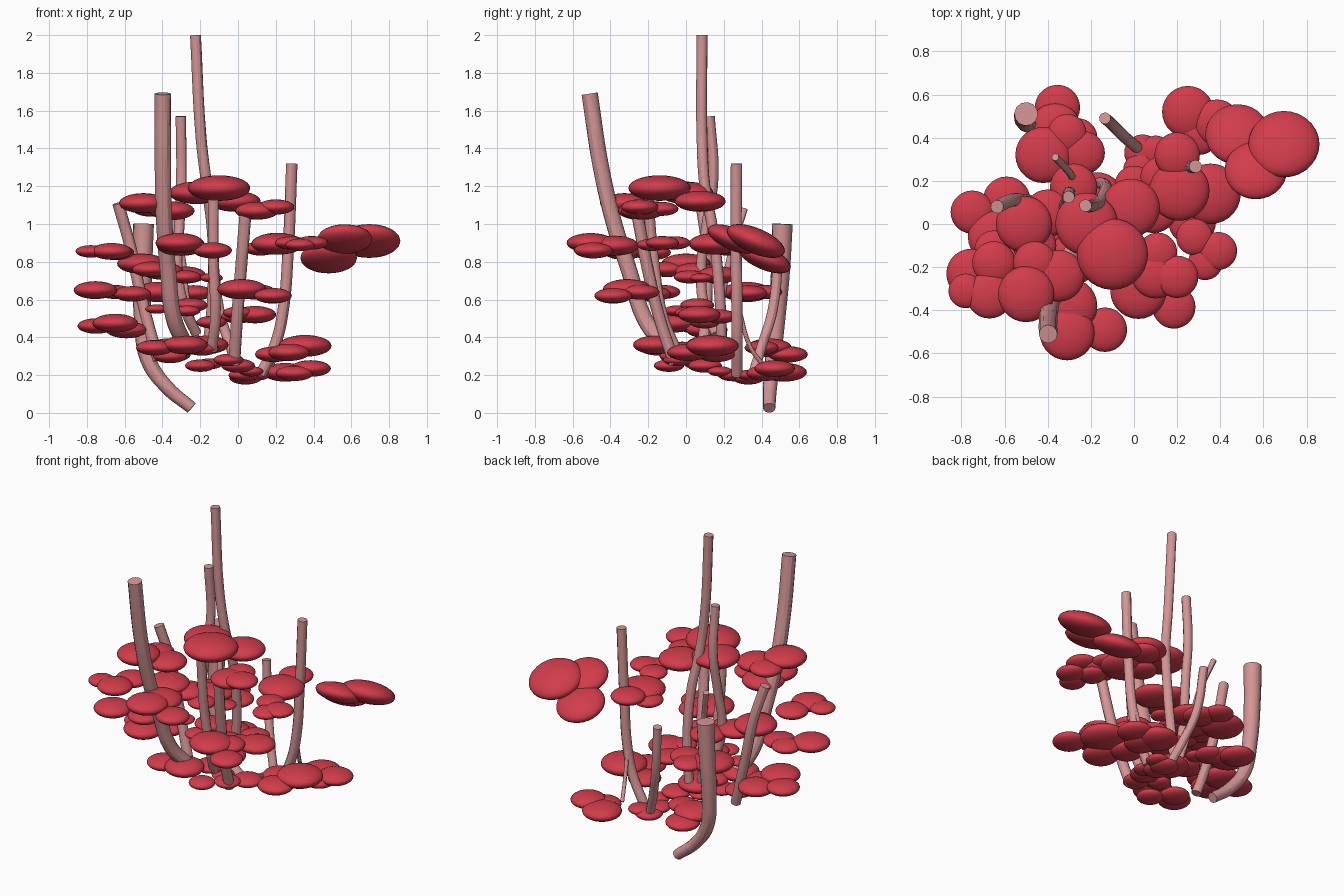
import bpy, math


def material(name, rgb):
    m = bpy.data.materials.new(name)
    m.diffuse_color = (*rgb, 1)
    return m


RED = material("leaf_red", (0.64, 0.045, 0.07))
PINK = material("stem_pink", (0.66, 0.3, 0.3))


def stem(name, r, pts, foot=1.0):
    """Round tube through pts (bottom to top); foot scales the radius at the bottom."""
    cu = bpy.data.curves.new(name, 'CURVE')
    cu.dimensions = '3D'
    cu.bevel_depth = r
    cu.bevel_resolution = 4
    cu.resolution_u = 5
    cu.use_fill_caps = True
    sp = cu.splines.new('BEZIER')
    sp.bezier_points.add(len(pts) - 1)
    for i, (bp, p) in enumerate(zip(sp.bezier_points, pts)):
        bp.co = p
        bp.radius = foot + (1 - foot) * i / (len(pts) - 1)
        bp.handle_left_type = bp.handle_right_type = 'AUTO'
    ob = bpy.data.objects.new(name, cu)
    bpy.context.collection.objects.link(ob)
    bpy.ops.object.select_all(action='DESELECT')
    ob.select_set(True)
    bpy.context.view_layer.objects.active = ob
    bpy.ops.object.convert(target='MESH')
    ob = bpy.context.object
    ob.data.materials.clear()
    ob.data.materials.append(PINK)
    bpy.ops.object.shade_smooth_by_angle()


# one shared ellipsoid mesh for all leaves
bpy.ops.mesh.primitive_uv_sphere_add(segments=28, ring_count=14)
base = bpy.context.object
bpy.ops.object.shade_smooth()
base.data.materials.append(RED)
LEAF = base.data
bpy.data.objects.remove(base)


def cluster(name, leaves, tilt=0):
    for i, (x, y, z, r) in enumerate(leaves):
        ob = bpy.data.objects.new(f"{name}_leaf_{i + 1}", LEAF)
        ob.location = (x, y, z)
        ob.scale = (r, r, r * 0.41)
        ob.rotation_euler = (math.radians(tilt), 0, 0)
        bpy.context.collection.objects.link(ob)


# stems, bottom to top
stem("tall_stem", 0.029, [(-.16, .19, .34), (-.135, .18, .6), (-.135, .145, .95), (-.165, .1, 1.2), (-.195, .085, 1.45), (-.225, .085, 2)])
stem("front_left_stem", 0.043, [(-.28, -.12, .36), (-.34, -.22, .5), (-.37, -.3, .75), (-.39, -.38, 1.0), (-.398, -.45, 1.3), (-.398, -.51, 1.69)])
stem("middle_stem", 0.028, [(-.22, .16, .42), (-.28, .1, .55), (-.32, .08, .75), (-.31, .11, 1.0), (-.3, .145, 1.25), (-.303, .125, 1.57)])
stem("right_stem", 0.03, [(.12, .27, .2), (.2, .27, .37), (.24, .27, .55), (.265, .265, .85), (.285, .267, 1.32)])
stem("left_stem", 0.031, [(-.42, .08, .28), (-.47, .1, .45), (-.52, .11, .65), (-.57, .11, .88), (-.635, .08, 1.11)])
stem("back_left_stem", 0.055, [(-.245, .44, .026), (-.38, .445, .14), (-.475, .46, .28), (-.505, .48, .5), (-.505, .5, .75), (-.5, .51, 1.0)], 0.6)
stem("front_stem", 0.032, [(-.02, -.06, .26), (-.005, -.14, .5), (.015, -.2, .75), (.04, -.26, 1.06)])
stem("centre_stem", 0.029, [(-.14, -.05, .33), (-.12, -.12, .5), (-.13, -.17, .8), (-.13, -.2, 1.13)])
stem("back_stem", 0.027, [(.02, .35, .19), (-.04, .4, .35), (-.1, .46, .55), (-.135, .49, .86)])
stem("thin_stem", 0.017, [(-.22, .17, .4), (-.27, .19, .6), (-.3, .24, .85), (-.365, .31, 1.08)])
stem("thin_branch", 0.012, [(.18, .41, .25), (.21, .34, .35), (.23, .28, .55)])

# upper leaf clusters
cluster("top", [(-.1, -.14, 1.19, .165), (-.22, 0, 1.165, .145), (-.015, .075, 1.12, .135)])
cluster("upper_left", [(-.5, -.325, 1.11, .13), (-.35, -.24, 1.07, .12), (-.46, -.18, 1.08, .1)])
cluster("upper_front", [(.1, -.23, 1.07, .115), (.2, -.245, 1.09, .098), (.11, -.13, 1.08, .09)])
cluster("far_right", [(.695, .37, .91, .165), (.565, .25, .92, .145), (.48, .415, .82, .15)], -23)
cluster("right", [(.21, .155, .895, .14), (.2, .32, .91, .105), (.12, .22, .87, .09)])
cluster("right_front", [(.39, -.125, .9, .088), (.33, -.18, .89, .08), (.28, -.06, .9, .085)])
cluster("front_low", [(.02, -.31, .655, .13), (.185, -.385, .62, .1), (.1, -.24, .64, .1)])
cluster("front_tall", [(-.31, -.505, .9, .127), (-.135, -.49, .86, .103), (-.3, -.38, .885, .13)])

# left side clusters
cluster("left_upper", [(-.65, -.18, .85, .1), (-.78, -.31, .855, .08), (-.67, -.33, .855, .108)])
cluster("left_middle", [(-.755, -.23, .65, .115), (-.56, -.18, .63, .1), (-.65, -.12, .64, .09)])
cluster("left_lower", [(-.65, -.06, .475, .12), (-.59, .11, .44, .11), (-.75, .055, .46, .1)])
cluster("left_inner", [(-.51, 0, .79, .13), (-.4, .05, .75, .11), (-.46, -.1, .76, .1)])

# back clusters
cluster("back_left_low", [(-.355, .54, .31, .105), (-.365, .44, .345, .12), (-.26, .4, .345, .09)])
cluster("back_left_mid", [(-.42, .32, .64, .13), (-.235, .33, .635, .1), (-.31, .42, .64, .09)])
cluster("back_right_low", [(.25, .52, .215, .12), (.385, .47, .235, .107), (.3, .42, .21, .1)])
cluster("right_low", [(.355, .14, .355, .14), (.27, .01, .32, .11), (.19, .16, .31, .1)])

# small inner clusters
cluster("inner_middle", [(.09, .07, .52, .112), (0, .18, .51, .09), (0, .02, .53, .08)])
cluster("inner_high", [(-.28, .02, .72, .085), (-.14, .08, .715, .06), (-.28, .17, .73, .11)])
cluster("inner_left", [(-.43, .06, .55, .06), (-.25, .06, .57, .09), (-.14, .1, .48, .08), (-.27, -.05, .54, .07)])
cluster("inner_low", [(-.44, -.15, .345, .1), (-.28, -.16, .36, .12), (-.36, -.05, .3, .09), (-.19, -.02, .34, .09),
                      (-.17, .12, .36, .12), (-.2, -.09, .25, .08), (-.05, -.04, .28, .08), (-.15, .06, .26, .07)])
cluster("bottom", [(0, .1, .25, .09), (.04, .33, .185, .085), (.03, .25, .2, .08), (.07, .18, .22, .065), (.1, .34, .2, .07)])
